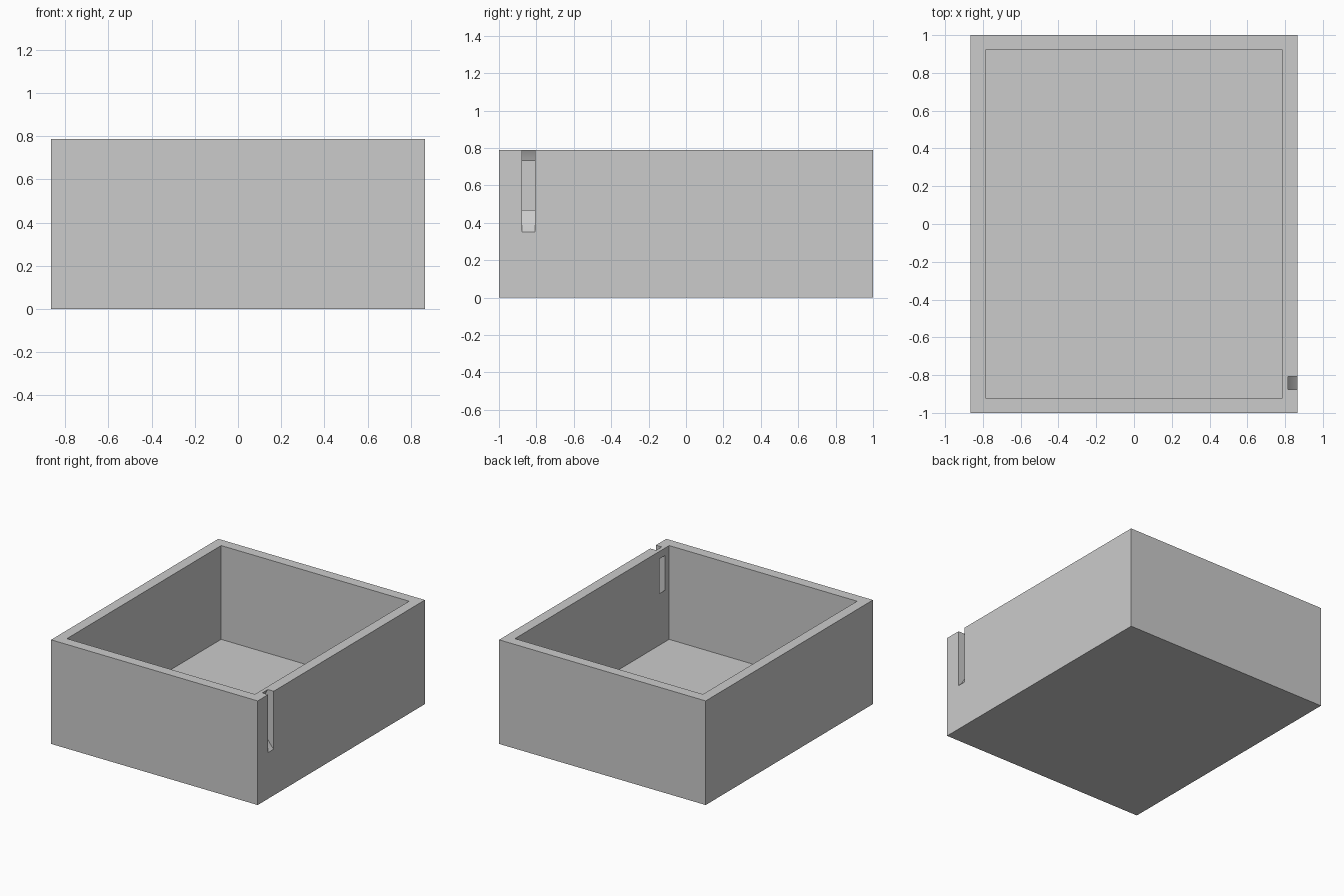
import bpy
import math

default = bpy.data.objects.get("Cube")
if default:
    bpy.data.objects.remove(default, do_unlink=True)

# Overall dimensions
WIDTH, LENGTH, HEIGHT, WALL = 1.73, 2.0, 0.788, 0.078

grey = bpy.data.materials.new("plain_grey")
grey.use_nodes = True
colour = (0.6, 0.6, 0.6, 1)
grey.diffuse_color = colour
grey.node_tree.nodes["Principled BSDF"].inputs["Base Color"].default_value = colour


def block(name, size, z_bottom):
    bpy.ops.mesh.primitive_cube_add(size=1, location=(0, 0, z_bottom + size[2] / 2))
    obj = bpy.context.object
    obj.name = name
    obj.scale = size
    bpy.ops.object.transform_apply(location=True, rotation=False, scale=True)
    obj.data.materials.append(grey)
    return obj


def cut(target, cutter):
    mod = target.modifiers.new(cutter.name, 'BOOLEAN')
    mod.operation = 'DIFFERENCE'
    mod.solver = 'EXACT'
    mod.object = cutter
    bpy.context.view_layer.objects.active = target
    bpy.ops.object.modifier_apply(modifier=mod.name)
    bpy.data.objects.remove(cutter, do_unlink=True)


# Open box: solid block with its inside hollowed out
box = block("open_box", (WIDTH, LENGTH, HEIGHT), 0)
cavity = block("cavity_cutter", (WIDTH - 2 * WALL, LENGTH - 2 * WALL, HEIGHT), WALL)
cavity.hide_render = True
cut(box, cavity)

# Curved slot through the left wall, cut by the rim of a thin upright disc
bpy.ops.mesh.primitive_cylinder_add(vertices=128, radius=0.356, depth=0.067,
                                    location=(1.118, -0.842, 0.6),
                                    rotation=(math.pi / 2, 0, 0))
disc = bpy.context.object
disc.name = "slot_cutter"
disc.hide_render = True
disc.data.materials.append(grey)
cut(box, disc)

# Smooth only the curved slot
bpy.ops.object.select_all(action='DESELECT')
box.select_set(True)
bpy.context.view_layer.objects.active = box
bpy.ops.object.shade_smooth_by_angle(angle=math.radians(20))
